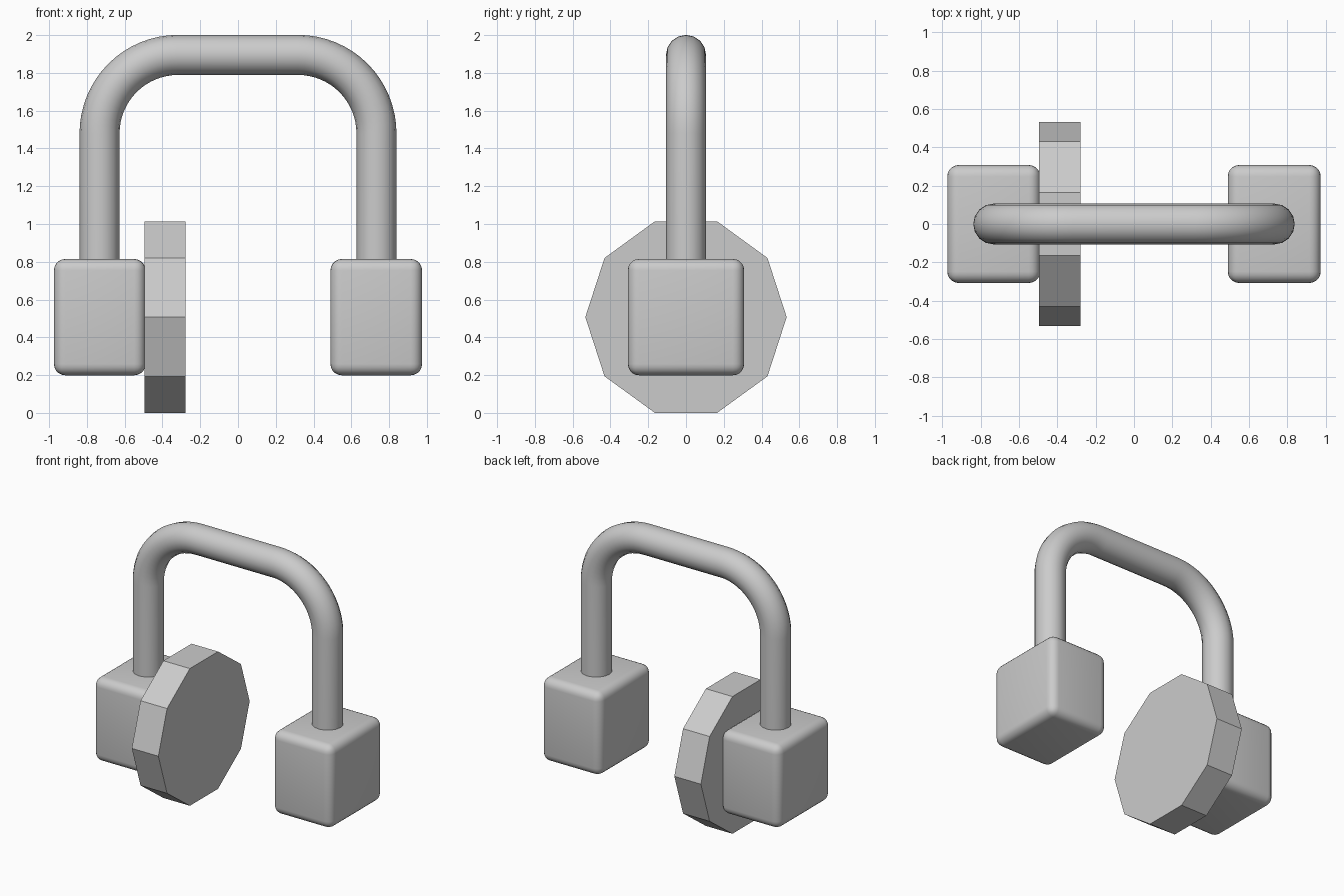
import bpy, bmesh
from math import sin, cos, pi, radians

if "Cube" in bpy.data.objects:
    bpy.data.objects.remove(bpy.data.objects["Cube"])

CUP_Z = 0.507


def smooth(obj, angle=40):
    bpy.ops.object.select_all(action='DESELECT')
    obj.select_set(True)
    bpy.context.view_layer.objects.active = obj
    bpy.ops.object.shade_smooth_by_angle(angle=radians(angle))


# Rounded ear cups, one per side
def ear_cup(name, side):
    bpy.ops.mesh.primitive_cube_add(size=1, location=(side * 0.732, 0, CUP_Z))
    cup = bpy.context.object
    cup.name = name
    cup.scale = (0.485, 0.616, 0.616)
    bpy.ops.object.transform_apply(location=False, rotation=False, scale=True)
    bev = cup.modifiers.new("rounded_edges", 'BEVEL')
    bev.width = 0.06
    bev.segments = 5
    bpy.ops.object.modifier_apply(modifier=bev.name)
    smooth(cup)


ear_cup("left_ear_cup", -1)
ear_cup("right_ear_cup", 1)

# Ten-sided flat-faced cushion on the inside of the left cup
bm = bmesh.new()
ring = [bm.verts.new((-0.495, 0.533 * cos(i * pi / 5), CUP_Z + 0.533 * sin(i * pi / 5)))
        for i in range(10)]
face = bm.faces.new(ring)
ext = bmesh.ops.extrude_face_region(bm, geom=[face], use_keep_orig=True)
moved = [g for g in ext["geom"] if isinstance(g, bmesh.types.BMVert)]
bmesh.ops.translate(bm, verts=moved, vec=(0.217, 0, 0))
bmesh.ops.recalc_face_normals(bm, faces=bm.faces)
mesh = bpy.data.meshes.new("ear_cushion")
bm.to_mesh(mesh)
bm.free()
bpy.context.collection.objects.link(bpy.data.objects.new("ear_cushion", mesh))

# Headband: round tube along two legs, two corner arcs and a straight top
R, LEG_X, TOP_Z, STEPS = 0.415, 0.733, 1.895, 16
half = [(LEG_X, 0.75)]
for i in range(STEPS + 1):
    a = i / STEPS * pi / 2
    half.append((LEG_X - R + R * cos(a), TOP_Z - R + R * sin(a)))
path = half + [(-x, z) for x, z in reversed(half)]

curve = bpy.data.curves.new("headband", 'CURVE')
curve.dimensions = '3D'
curve.bevel_depth = 0.106
curve.bevel_resolution = 6
curve.use_fill_caps = True
spline = curve.splines.new('POLY')
spline.points.add(len(path) - 1)
for p, (x, z) in zip(spline.points, path):
    p.co = (x, 0, z, 1)
band = bpy.data.objects.new("headband", curve)
bpy.context.collection.objects.link(band)
bpy.ops.object.select_all(action='DESELECT')
band.select_set(True)
bpy.context.view_layer.objects.active = band
bpy.ops.object.convert(target='MESH')
smooth(bpy.context.object)
